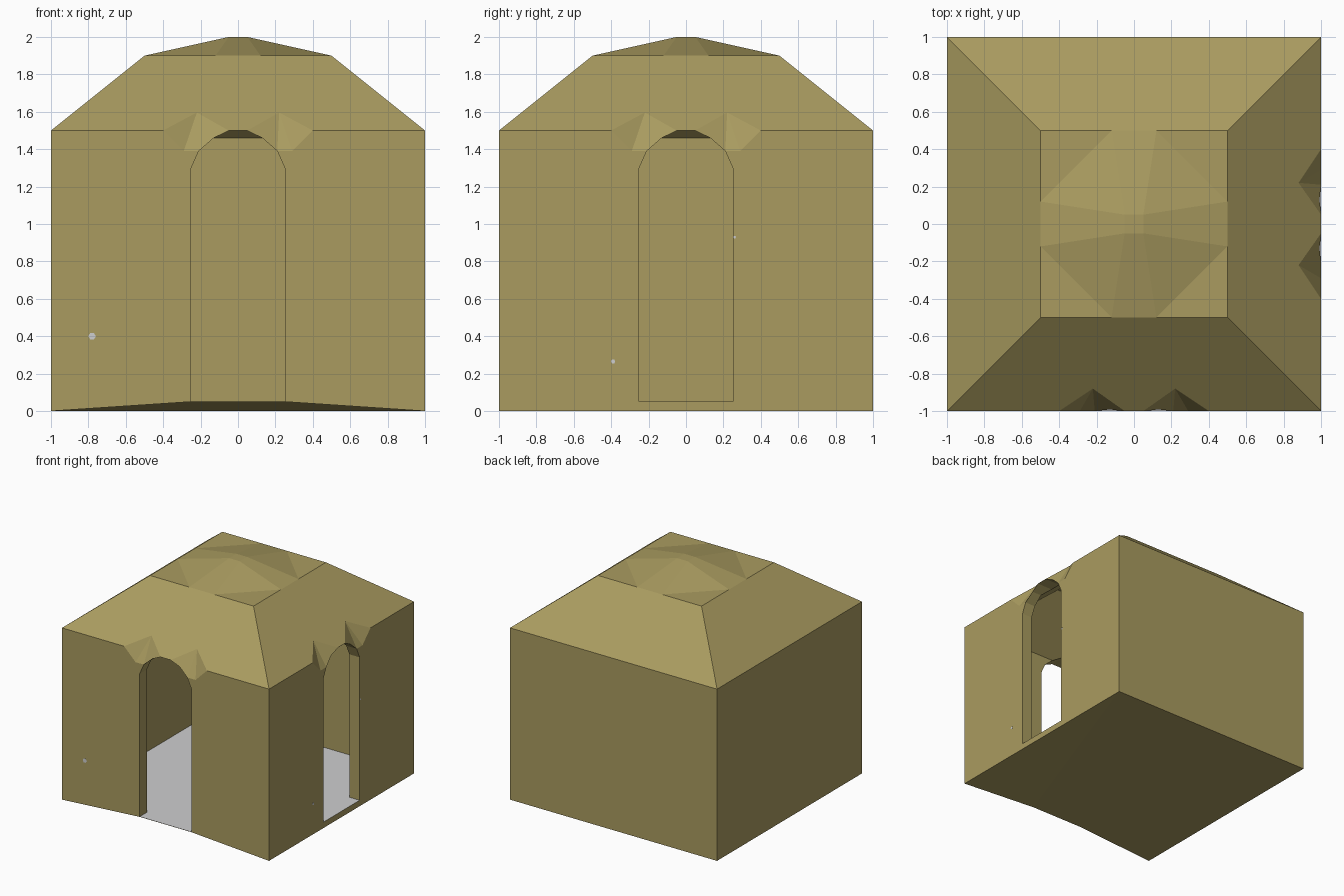
import bpy, bmesh, math
from mathutils import Matrix

if "Cube" in bpy.data.objects:
    bpy.data.objects.remove(bpy.data.objects["Cube"])


def material(name, rgb):
    m = bpy.data.materials.new(name)
    m.diffuse_color = (*rgb, 1)
    m.use_nodes = True
    m.node_tree.nodes["Principled BSDF"].inputs["Base Color"].default_value = m.diffuse_color
    return m


PLASTER = material("olive plaster", (0.40, 0.33, 0.117))
STONE = material("pale grey stone", (0.62, 0.62, 0.63))


def rotated(p, k):
    x, y, z = p
    for _ in range(k):
        x, y = -y, x
    return x, y, z


def make_object(name, faces=None, hull=None):
    """Object from a face list given as coordinates, or the hull of points."""
    bm = bmesh.new()
    for f in faces or []:
        bm.faces.new([bm.verts.new(p) for p in f])
    if hull:
        for p in hull:
            bm.verts.new(p)
        res = bmesh.ops.convex_hull(bm, input=bm.verts[:])
        loose = [v for v in bm.verts if not v.link_faces]
        bmesh.ops.delete(bm, geom=loose, context='VERTS')
    bmesh.ops.remove_doubles(bm, verts=bm.verts[:], dist=1e-5)
    bmesh.ops.recalc_face_normals(bm, faces=bm.faces[:])
    me = bpy.data.meshes.new(name)
    bm.to_mesh(me)
    bm.free()
    ob = bpy.data.objects.new(name, me)
    bpy.context.collection.objects.link(ob)
    return ob


# Outer shell: four walls, sloped roof and low cap with flat corners
faces = []
for k in range(4):
    foot = [(-1, -1, 0), (1, -1, 0)]
    if k == 0:
        foot = [(-1, -1, 0), (-.25, -1, .05), (.25, -1, .05), (1, -1, 0)]
    side = [
        foot + [(1, -1, 1.5), (-1, -1, 1.5)],
        [(-1, -1, 1.5), (1, -1, 1.5), (.5, -.5, 1.9), (.12, -.5, 1.9),
         (-.12, -.5, 1.9), (-.5, -.5, 1.9)],
        [(-.12, -.5, 1.9), (.12, -.5, 1.9), (.05, -.05, 2), (-.05, -.05, 2)],
        [(.12, -.5, 1.9), (.5, -.12, 1.9), (.05, -.05, 2)],
        [(.12, -.5, 1.9), (.5, -.5, 1.9), (.5, -.12, 1.9)],
    ]
    faces += [[rotated(p, k) for p in f] for f in side]
faces.append([(-.05, -.05, 2), (.05, -.05, 2), (.05, .05, 2), (-.05, .05, 2)])
# Underside, raised towards the front threshold
bl, br, t1, t2 = (-1, 1, 0), (1, 1, 0), (-.25, -1, .05), (.25, -1, .05)
faces += [[bl, t1, (-1, -1, 0)], [br, (1, -1, 0), t2], [bl, br, t2, t1]]
house = make_object("house_shell", faces)
house.data.materials.append(PLASTER)
house.data.materials.append(STONE)

# Cutters: hollow room, two arched doorways, broken plaster beside each arch
FLOOR = 0.052
room = [(sx * r, sy * r, z) for r, z in ((.9, FLOOR), (.9, 1.46), (.45, 1.82))
        for sx in (-1, 1) for sy in (-1, 1)]
cutters = [make_object("room_cutter", hull=room)]
arch = [(.25, FLOOR), (.25, 1.3), (.21, 1.39), (.13, 1.46), (.05, 1.499)]
chip = [(.4, -1, 1.5), (.22, -.88, 1.596), (.13, -.96, 1.532), (.05, -1, 1.5),
        (.13, -1, 1.46), (.21, -1, 1.39), (.29, -1, 1.39), (.2, -1.3, 1.8)]
for k in (0, 1):
    pts = [(s * x, y, z) for x, z in arch for s in (-1, 1) for y in (-1.1, -.85)]
    cutters.append(make_object("doorway_cutter", hull=[rotated(p, k) for p in pts]))
    for s in (-1, 1):
        pts = [rotated((s * x, y, z), k) for x, y, z in chip]
        cutters.append(make_object("chip_cutter", hull=pts))

bpy.context.view_layer.objects.active = house
for c in cutters:
    c.hide_render = True
    mod = house.modifiers.new("cut", 'BOOLEAN')
    mod.operation = 'DIFFERENCE'
    mod.solver = 'EXACT'
    mod.object = c
    bpy.ops.object.modifier_apply(modifier=mod.name)
    bpy.data.objects.remove(c)

# Stone floor: upward faces at floor level
for p in house.data.polygons:
    on_floor = p.normal.z > .9 and p.center.z < .1
    p.material_index = 1 if on_floor else 0

# Tiny bare spots in the plaster
for k, u, z, r in ((0, -.78, .4, .02), (1, -.39, .265, .012), (1, .26, .93, .008)):
    ring = [(u + r * math.cos(a), z + r * math.sin(a))
            for a in (i * math.pi / 3 for i in range(6))]
    pts = [rotated((x, y, h), k) for x, h in ring for y in (-1.001, -.998)]
    spot = make_object("bare_spot", hull=pts)
    spot.data.materials.append(STONE)
